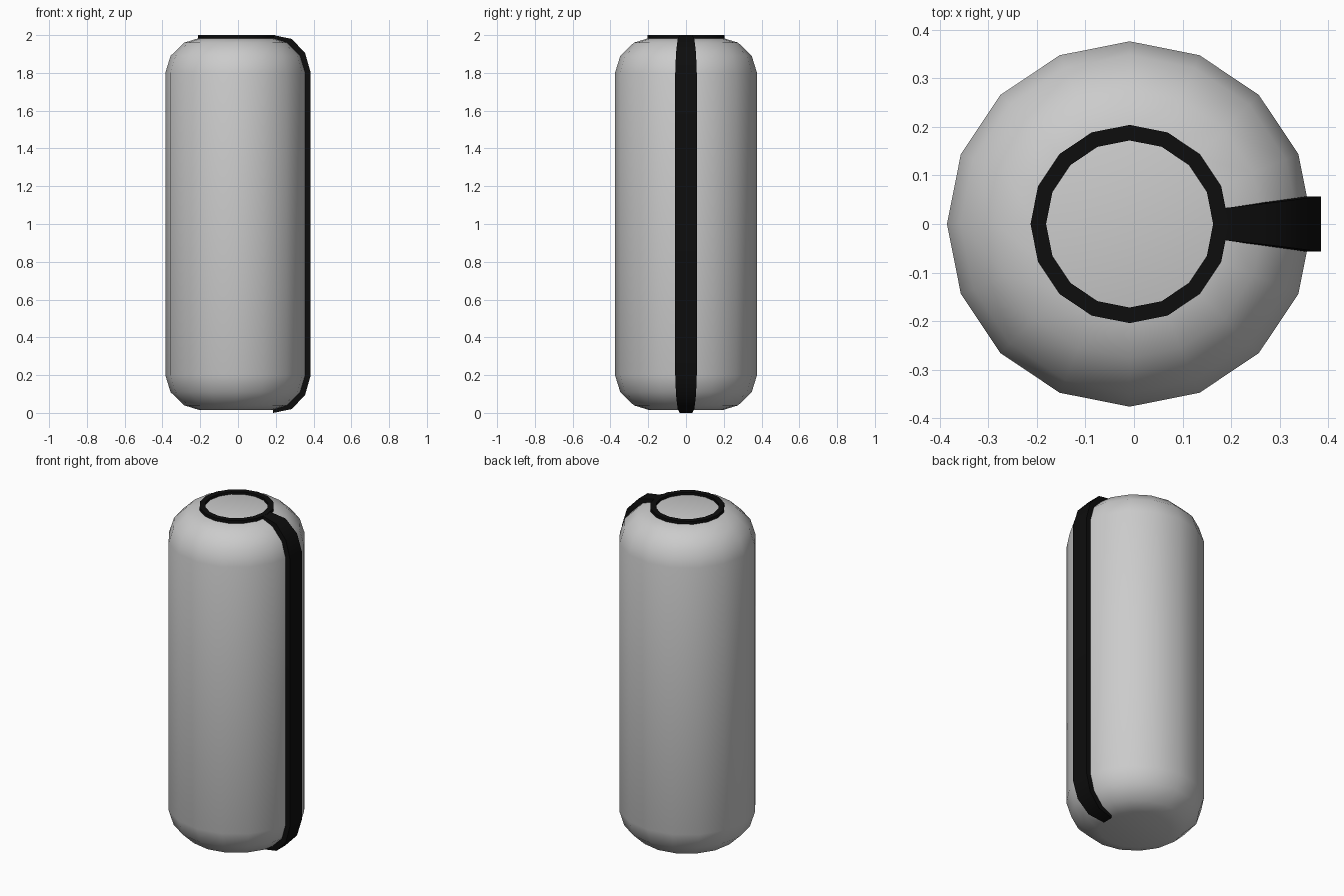
import bpy, bmesh
from math import cos, sin, tau, radians

if "Cube" in bpy.data.objects:
    bpy.data.objects.remove(bpy.data.objects["Cube"])

CX = -0.009      # axis of the capsule
SIDES = 16


def finish(name, bm, material=None):
    bmesh.ops.recalc_face_normals(bm, faces=bm.faces)
    mesh = bpy.data.meshes.new(name)
    bm.to_mesh(mesh)
    bm.free()
    mesh.shade_smooth()
    mesh.set_sharp_from_angle(angle=radians(40))
    if material:
        mesh.materials.append(material)
    obj = bpy.data.objects.new(name, mesh)
    bpy.context.collection.objects.link(obj)
    return obj


def lathe(name, profile, material=None, closed=False):
    """Spin (radius, z) points; open profiles get flat caps."""
    bm = bmesh.new()
    rings = [[bm.verts.new((CX + r * cos(tau * i / SIDES), r * sin(tau * i / SIDES), z))
              for i in range(SIDES)] for r, z in profile]
    pairs = list(zip(rings, rings[1:]))
    if closed:
        pairs.append((rings[-1], rings[0]))
    else:
        bm.faces.new(rings[0])
        bm.faces.new(rings[-1])
    for a, b in pairs:
        for i in range(SIDES):
            j = (i + 1) % SIDES
            bm.faces.new((a[i], a[j], b[j], b[i]))
    return finish(name, bm, material)


def strap(name, path, material):
    """Sweep a rectangle along (outer x, outer z, inner x, inner z, half width)."""
    bm = bmesh.new()
    loops = [[bm.verts.new(p) for p in ((xo, -w, zo), (xo, w, zo), (xi, w, zi), (xi, -w, zi))]
             for xo, zo, xi, zi, w in path]
    bm.faces.new(loops[0])
    bm.faces.new(loops[-1])
    for a, b in zip(loops, loops[1:]):
        for i in range(4):
            j = (i + 1) % 4
            bm.faces.new((a[i], a[j], b[j], b[i]))
    return finish(name, bm, material)


black = bpy.data.materials.new("black_trim")
black.diffuse_color = (0.004, 0.004, 0.004, 1)
black.use_nodes = True
black.node_tree.nodes["Principled BSDF"].inputs["Base Color"].default_value = black.diffuse_color

# Capsule body, symmetric top and bottom about z = 1
lower = [(0.195, 0.015), (0.276, 0.04), (0.348, 0.11), (0.376, 0.2)]
lathe("capsule_body", lower + [(r, 2 - z) for r, z in reversed(lower)])

# Flat ring on the top cap
lathe("top_ring", [(0.172, 1.98), (0.204, 1.98), (0.204, 2.0), (0.172, 2.0)], black, closed=True)

# Strip running down the right side and tapering around both ends
low = [(0.186, 0.0, 0.186, 0.025, 0.033), (0.285, 0.02, 0.26, 0.05, 0.044),
       (0.355, 0.095, 0.325, 0.115, 0.053), (0.385, 0.2, 0.345, 0.2, 0.057)]
high = [(xo, 2 - zo, xi, 2 - zi, w) for xo, zo, xi, zi, w in reversed(low)]
strap("side_strip", low + high, black)
